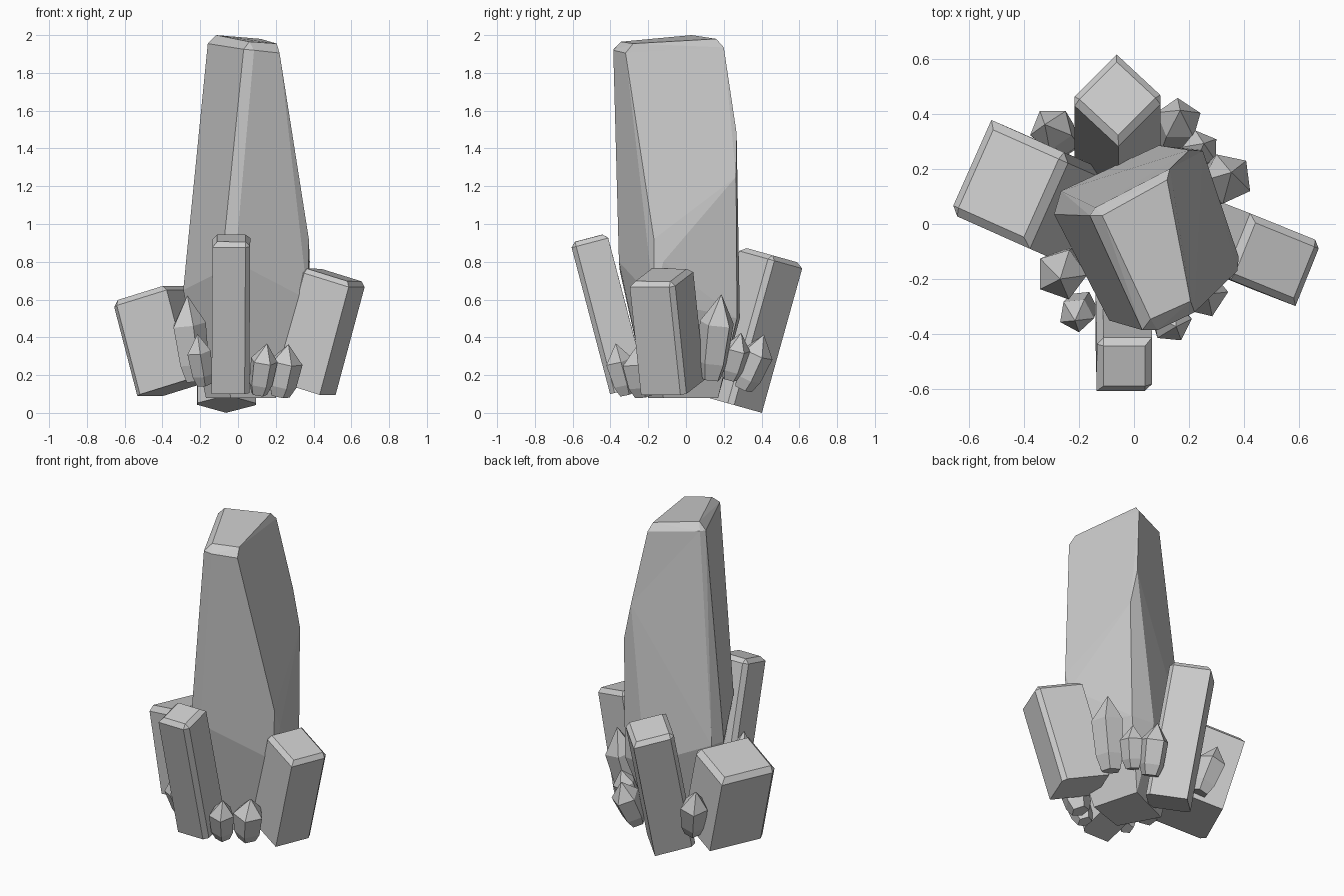
import bpy, bmesh, math
from mathutils import Vector, Matrix

if "Cube" in bpy.data.objects:
    bpy.data.objects.remove(bpy.data.objects["Cube"])


def finish(bm, name):
    bmesh.ops.recalc_face_normals(bm, faces=bm.faces)
    mesh = bpy.data.meshes.new(name)
    bm.to_mesh(mesh)
    bm.free()
    obj = bpy.data.objects.new(name, mesh)
    bpy.context.collection.objects.link(obj)
    return obj


def frame(base, top, azimuth):
    """Matrix with local z along base->top and local x leaning towards azimuth."""
    base, top = Vector(base), Vector(top)
    z = (top - base).normalized()
    a = math.radians(azimuth)
    x = Vector((math.cos(a), math.sin(a), 0))
    x = (x - z * x.dot(z)).normalized()
    y = z.cross(x)
    m = Matrix((x, y, z)).transposed().to_4x4()
    m.translation = base
    return m, (top - base).length


def block(name, base, top, azimuth, w, d, bevel=0.025):
    """Leaning square crystal, chamfered on its top and two upright edges."""
    m, h = frame(base, top, azimuth)
    bm = bmesh.new()
    bmesh.ops.create_cube(bm, size=1)
    for v in bm.verts:
        v.co = Vector((v.co.x * w, v.co.y * d, (v.co.z + 0.5) * h))
    edges = []
    for e in bm.edges:
        mid = (e.verts[0].co + e.verts[1].co) / 2
        upright = abs(e.verts[0].co.z - e.verts[1].co.z) > 0.1
        if mid.z > h * 0.9 or (upright and mid.x * mid.y > 0):
            edges.append(e)
    bmesh.ops.bevel(bm, geom=edges, offset=bevel, segments=1, affect='EDGES')
    bm.transform(m)
    return finish(bm, name)


def shard(name, base, top, r, spin, sides=5):
    """Small crystal: narrow foot, wide shoulder, off-centre point."""
    az = math.degrees(math.atan2(top[1], top[0]))
    m, h = frame(base, top, az)
    bm = bmesh.new()
    for z, k in ((0, 0.6), (0.2, 0.88), (0.66, 1.0)):
        for i in range(sides):
            a = spin + math.tau * i / sides
            bm.verts.new((r * k * math.cos(a), r * k * math.sin(a), z * h))
    bm.verts.new((-0.15 * r, 0.1 * r, h))
    bmesh.ops.convex_hull(bm, input=bm.verts)
    bmesh.ops.dissolve_limit(bm, angle_limit=0.02, verts=bm.verts, edges=bm.edges)
    bm.transform(m)
    return finish(bm, name)


# Main spire: convex cut stone
spire = [
    # top face and chamfer
    (-.115, .03, 2.0), (.12, .16, 1.98), (.205, -.28, 1.955), (.06, -.345, 1.965),
    (-.16, .03, 1.955), (-.14, .06, 1.955), (.13, .2, 1.935),
    (.03, -.385, 1.925), (.085, -.385, 1.92), (.22, -.32, 1.905),
    # shoulders of the cut side
    (.2, .268, 1.48), (.25, .265, 1.25), (.375, -.17, .92), (.38, -.12, .8),
    # widest level
    (-.29, .035, .65), (-.265, .12, .65), (-.09, -.35, .75), (-.015, -.355, .8),
    (.37, -.17, .6), (.09, .285, .5), (.24, .27, .5),
    # foot
    (-.17, .04, .08), (-.04, -.2, .08), (.2, -.12, .08), (.12, .17, .08),
]
bm = bmesh.new()
for p in spire:
    bm.verts.new(p)
res = bmesh.ops.convex_hull(bm, input=bm.verts)
loose = [v for v in bm.verts if not v.link_faces]
bmesh.ops.delete(bm, geom=loose, context='VERTS')
bmesh.ops.dissolve_limit(bm, angle_limit=math.radians(4), verts=bm.verts, edges=bm.edges)
bmesh.ops.triangulate(bm, faces=[f for f in bm.faces if len(f.verts) > 4])
finish(bm, "main_spire")

# Four leaning block crystals
block("front_block", (-.04, -.305, .125), (-.035, -.515, .925), -90, .2, .2)
block("right_block", (.35, -.07, .135), (.51, -.132, .73), -22, .29, .25)
block("left_block", (-.325, .09, .135), (-.455, .147, .635), 156, .33, .37, .03)
block("back_block", (-.06, .235, .047), (-.06, .455, .835), 135, .245, .245)

# Small shards around the foot: base, tip, radius
shards = [
    ((-.225, -.15, .17), (-.285, -.2, .62), .095),
    ((-.18, -.28, .15), (-.225, -.355, .415), .066),
    ((.11, -.31, .1), (.15, -.385, .365), .075),
    ((.22, -.22, .09), (.27, -.27, .36), .09),
    ((.28, .13, .18), (.37, .185, .625), .095),
    ((.2, .23, .18), (.265, .295, .42), .07),
    ((.13, .3, .13), (.18, .42, .41), .085),
    ((-.25, .29, .16), (-.325, .375, .46), .082),
]
for i, (b, t, r) in enumerate(shards):
    shard(f"shard_{i + 1}", b, t, r, 0.7 * i)
